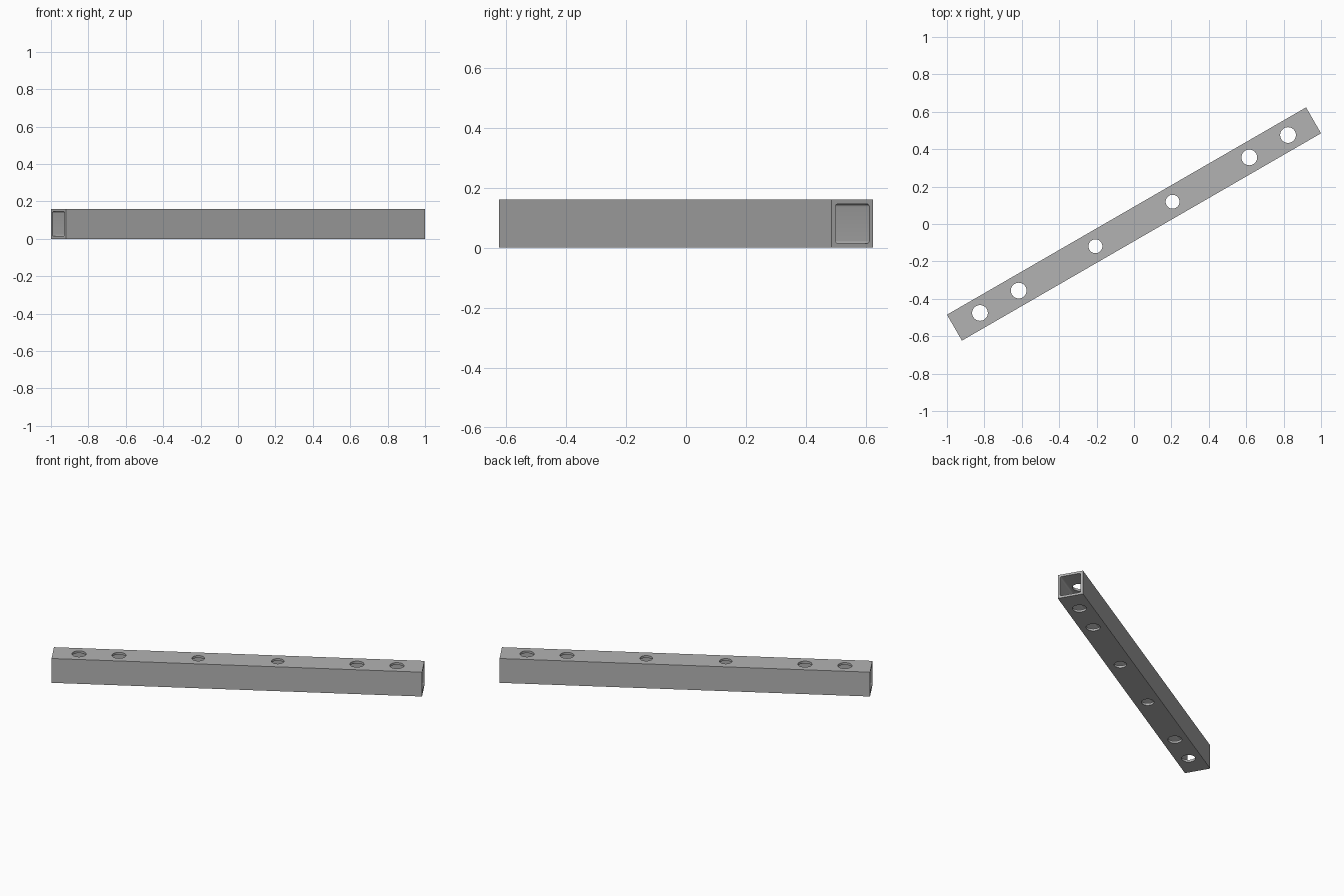
import bpy
import bmesh
from math import radians, cos, sin, pi
from mathutils import Matrix, Vector

cube = bpy.data.objects.get("Cube")
if cube:
    bpy.data.objects.remove(cube, do_unlink=True)

LENGTH, SIZE, WALL, FILLET = 2.217, 0.16, 0.0145, 0.009
ARC_STEPS = 6

steel = bpy.data.materials.new("grey steel")
steel.use_nodes = True
grey = (0.45, 0.45, 0.45, 1)
steel.diffuse_color = grey
steel.node_tree.nodes["Principled BSDF"].inputs["Base Color"].default_value = grey


def add_object(name, bm):
    bmesh.ops.recalc_face_normals(bm, faces=bm.faces)
    mesh = bpy.data.meshes.new(name)
    bm.to_mesh(mesh)
    bm.free()
    obj = bpy.data.objects.new(name, mesh)
    bpy.context.collection.objects.link(obj)
    mesh.materials.append(steel)
    return obj


def prism(name, profile, length):
    """Solid bar along x from a closed (y, z) profile."""
    bm = bmesh.new()
    face = bm.faces.new([bm.verts.new((-length / 2, y, z)) for y, z in profile])
    ext = bmesh.ops.extrude_face_region(bm, geom=[face])
    verts = [v for v in ext["geom"] if isinstance(v, bmesh.types.BMVert)]
    bmesh.ops.translate(bm, verts=verts, vec=Vector((length, 0, 0)))
    return add_object(name, bm)


def rounded_square(half, radius):
    points = []
    for corner in range(4):
        mid = pi / 4 + corner * pi / 2
        cy = (half - radius) * (1 if cos(mid) > 0 else -1)
        cz = (half - radius) * (1 if sin(mid) > 0 else -1)
        for i in range(ARC_STEPS + 1):
            a = corner * pi / 2 + i / ARC_STEPS * pi / 2
            points.append((cy + radius * cos(a), cz + radius * sin(a)))
    return points


# Square bar with sharp outer edges
h = SIZE / 2
tube = prism("square_tube", [(-h, -h), (h, -h), (h, h), (-h, h)], LENGTH)

# Cutters: the filleted hollow core, and the drilled holes
core = prism("core_cutter", rounded_square(h - WALL, FILLET), LENGTH + 0.1)

bm = bmesh.new()
for distance, radius in ((0.951, 0.042), (0.712, 0.042), (0.238, 0.037)):
    for side in (-1, 1):
        bmesh.ops.create_cone(bm, cap_ends=True, segments=48, radius1=radius,
                              radius2=radius, depth=SIZE * 2,
                              matrix=Matrix.Translation((side * distance, 0, 0)))
holes = add_object("hole_cutter", bm)

for cutter in (core, holes):
    cutter.hide_render = True
    mod = tube.modifiers.new("cut", 'BOOLEAN')
    mod.operation = 'DIFFERENCE'
    mod.solver = 'EXACT'
    mod.object = cutter

# Bake the cuts and drop the cutters
bpy.context.view_layer.update()
result = tube.evaluated_get(bpy.context.evaluated_depsgraph_get())
tube.data = bpy.data.meshes.new_from_object(result)
tube.modifiers.clear()
for cutter in (core, holes):
    bpy.data.objects.remove(cutter, do_unlink=True)

# Lay the tube diagonally on the ground
tube.data.transform(Matrix.Translation((0, 0, h)) @ Matrix.Rotation(radians(30), 4, 'Z'))

bpy.ops.object.select_all(action='DESELECT')
tube.select_set(True)
bpy.context.view_layer.objects.active = tube
bpy.ops.object.shade_smooth_by_angle(angle=radians(30))
